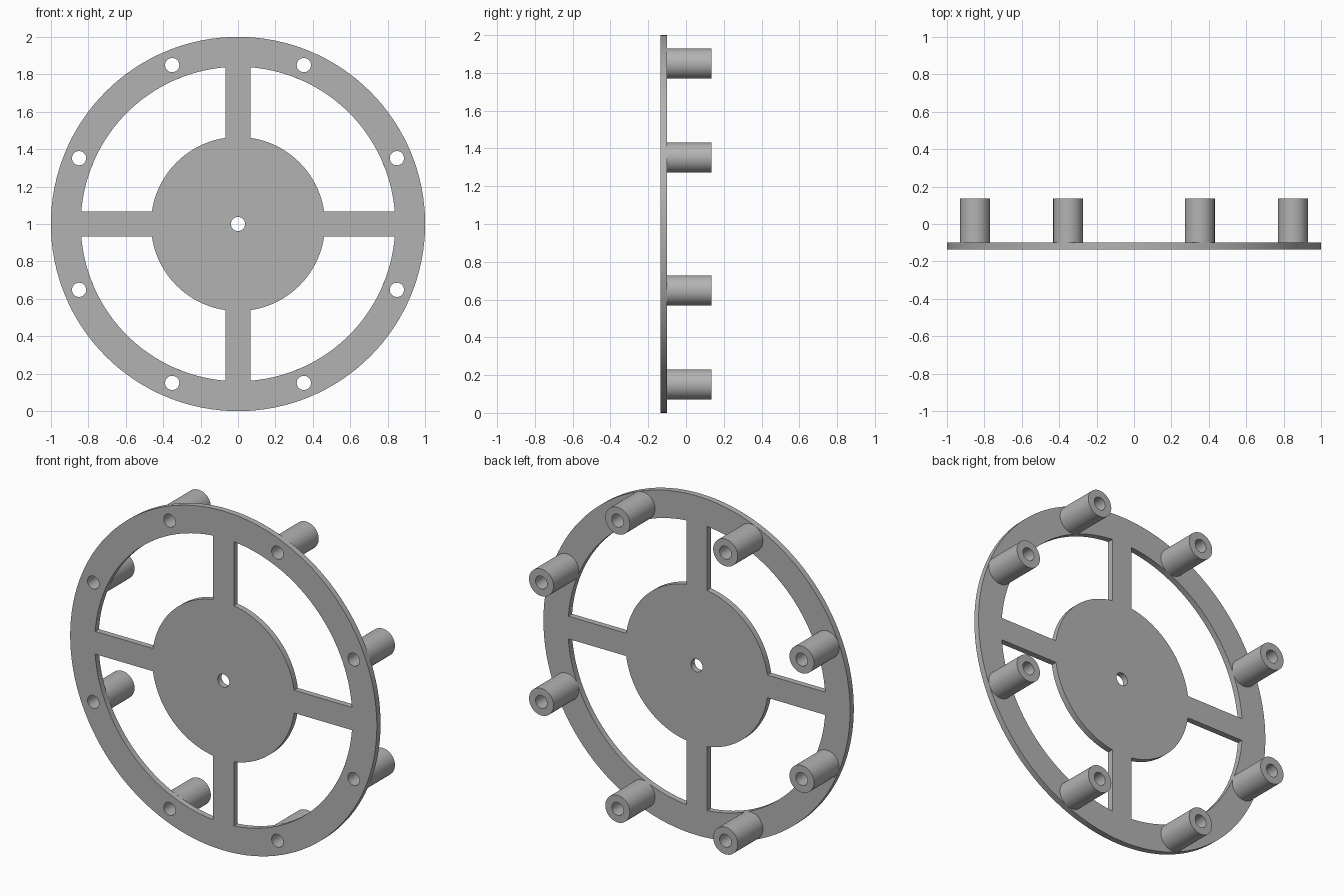
import bpy, bmesh
from math import sin, cos, asin, pi
from mathutils import Matrix

cube = bpy.data.objects.get("Cube")
if cube:
    bpy.data.objects.remove(cube, do_unlink=True)

grey = bpy.data.materials.new("grey")
grey.use_nodes = True
colour = (0.45, 0.45, 0.45, 1)
grey.diffuse_color = colour
grey.node_tree.nodes["Principled BSDF"].inputs["Base Color"].default_value = colour

CENTRE_Z = 1.0
FRONT, PLATE_BACK, POST_BACK = -0.135, -0.1, 0.135
RIM, RIM_INNER, HUB = 1.0, 0.84, 0.465
SPOKE_HALF = 0.067
POST, BORE = 0.08, 0.038


def arc(radius, start, end, steps):
    return [(radius * cos(start + (end - start) * i / steps),
             radius * sin(start + (end - start) * i / steps)) for i in range(steps + 1)]


def circle(radius, steps, x=0, z=0):
    return [(x + px, z + pz) for px, pz in arc(radius, 0, 2 * pi, steps)[:-1]]


def extruded(name, outlines, y0, y1, x=0, z=CENTRE_Z):
    """Fill the outlines (inner ones become holes) and extrude from y0 to y1."""
    curve = bpy.data.curves.new(name + "_profile", 'CURVE')
    curve.dimensions = '2D'
    curve.fill_mode = 'BOTH'
    curve.extrude = (y1 - y0) / 2
    for points in outlines:
        spline = curve.splines.new('POLY')
        spline.points.add(len(points) - 1)
        for p, (px, pz) in zip(spline.points, points):
            p.co = (px, pz, 0, 1)
        spline.use_cyclic_u = True
    temp = bpy.data.objects.new(name + "_profile", curve)
    bpy.context.collection.objects.link(temp)
    mesh = bpy.data.meshes.new_from_object(
        temp.evaluated_get(bpy.context.evaluated_depsgraph_get()))
    bpy.data.objects.remove(temp, do_unlink=True)
    bpy.data.curves.remove(curve)
    mesh.transform(Matrix.Translation((x, (y0 + y1) / 2, z)) @ Matrix.Rotation(pi / 2, 4, 'X'))

    bm = bmesh.new()
    bm.from_mesh(mesh)
    bmesh.ops.remove_doubles(bm, verts=bm.verts, dist=0.0001)
    bmesh.ops.recalc_face_normals(bm, faces=bm.faces)
    bm.to_mesh(mesh)
    bm.free()
    mesh.materials.clear()
    mesh.materials.append(grey)
    obj = bpy.data.objects.new(name, mesh)
    bpy.context.collection.objects.link(obj)
    bpy.ops.object.select_all(action='DESELECT')
    obj.select_set(True)
    bpy.context.view_layer.objects.active = obj
    bpy.ops.object.shade_smooth_by_angle(angle=pi / 6)
    return obj


# Post positions, evenly spaced between the spokes
posts = [(0.919 * cos(a), 0.919 * sin(a)) for a in [pi / 8 + i * pi / 4 for i in range(8)]]

# Wheel plate: rim, four spokes and hub, with a centre hole and a hole for each post
outer_gap, inner_gap = asin(SPOKE_HALF / RIM_INNER), asin(SPOKE_HALF / HUB)
outlines = [circle(RIM, 128), circle(BORE, 32)]
for i in range(4):
    a = i * pi / 2
    outlines.append(arc(RIM_INNER, a + outer_gap, a + pi / 2 - outer_gap, 32)
                    + arc(HUB, a + pi / 2 - inner_gap, a + inner_gap, 24))
outlines += [circle(BORE, 32, px, pz) for px, pz in posts]
extruded("wheel_plate", outlines, FRONT, PLATE_BACK)

# Hollow posts standing behind the rim
for i, (px, pz) in enumerate(posts):
    extruded(f"hollow_post_{i + 1}", [circle(POST, 48), circle(BORE, 32)],
             PLATE_BACK, POST_BACK, px, CENTRE_Z + pz)
